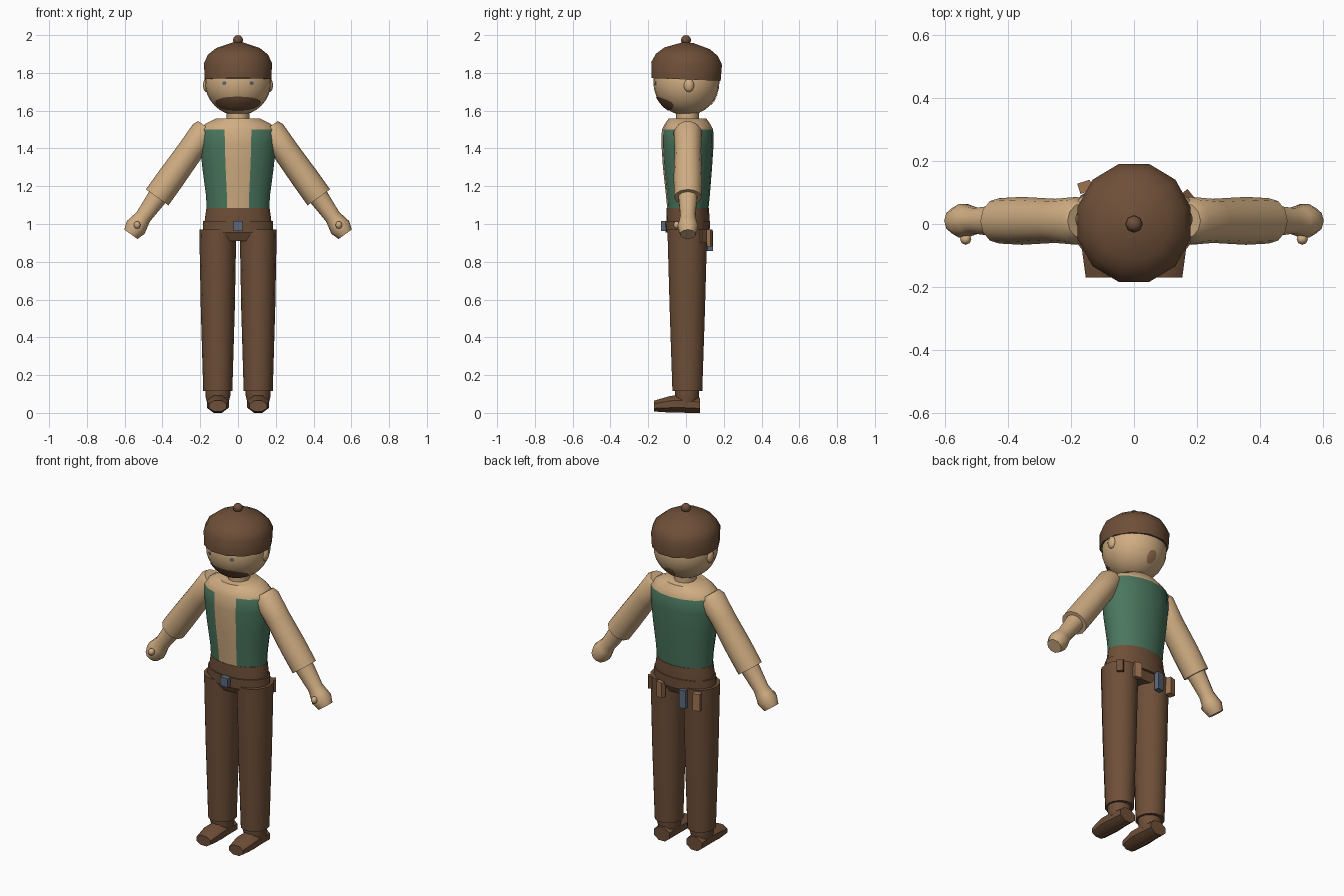
import bpy, bmesh, math
from mathutils import Matrix, Vector

if "Cube" in bpy.data.objects:
    bpy.data.objects.remove(bpy.data.objects["Cube"])


def colour(name, r, g, b):
    m = bpy.data.materials.new(name)
    lin = [((c / 255 + 0.055) / 1.055) ** 2.4 for c in (r, g, b)]
    m.diffuse_color = (*lin, 1)
    m.use_nodes = True
    m.node_tree.nodes["Principled BSDF"].inputs["Base Color"].default_value = m.diffuse_color
    return m


SKIN = colour("skin_tan", 208, 173, 130)
BROWN = colour("dark_brown", 110, 79, 56)
GREEN = colour("vest_green", 74, 118, 94)
GREY = colour("steel_grey", 92, 104, 124)
LEATHER = colour("leather_tan", 156, 114, 82)


def finish(name, bm, mats, smooth=True, angle=40):
    bmesh.ops.recalc_face_normals(bm, faces=bm.faces)
    me = bpy.data.meshes.new(name)
    bm.to_mesh(me)
    bm.free()
    for m in mats:
        me.materials.append(m)
    ob = bpy.data.objects.new(name, me)
    bpy.context.collection.objects.link(ob)
    if smooth:
        bpy.ops.object.select_all(action='DESELECT')
        ob.select_set(True)
        bpy.context.view_layer.objects.active = ob
        bpy.ops.object.shade_smooth_by_angle(angle=math.radians(angle))
    return ob


def loft(name, rings, n, mats, matrix=Matrix(), start=0.0, rule=None, smooth=True):
    """Closed tube through rings of (z, rx, ry, cx, cy)."""
    bm = bmesh.new()
    loops = []
    for z, rx, ry, cx, cy in rings:
        loops.append([bm.verts.new((cx + rx * math.cos(start + math.tau * i / n),
                                    cy + ry * math.sin(start + math.tau * i / n), z))
                      for i in range(n)])
    for a, b in zip(loops, loops[1:]):
        for i in range(n):
            j = (i + 1) % n
            bm.faces.new((a[i], a[j], b[j], b[i]))
    bm.faces.new(loops[0])
    bm.faces.new(loops[-1])
    if rule:
        for f in bm.faces:
            f.material_index = rule(f.calc_center_median())
    bm.transform(matrix)
    return finish(name, bm, mats, smooth)


def ball(name, centre, size, mat, seg=10, rows=8):
    bm = bmesh.new()
    bmesh.ops.create_uvsphere(bm, u_segments=seg, v_segments=rows, radius=1,
                              matrix=Matrix.Translation(centre) @ Matrix.Diagonal((*size, 1)))
    return finish(name, bm, [mat], angle=60)


def box(name, centre, size, mat, turn=0):
    bm = bmesh.new()
    bmesh.ops.create_cube(bm, size=1, matrix=Matrix.Translation(centre)
                          @ Matrix.Rotation(turn, 4, 'Z') @ Matrix.Diagonal((*size, 1)))
    return finish(name, bm, [mat], smooth=False)


HEAD = Vector((0, 0.002, 1.75))


def face_patch(name, az, el, wide, tall, mat, rings=4, n=24):
    """Thin rounded patch lying on the head; angles in degrees, azimuth 0 = front."""
    bm = bmesh.new()

    def point(u, v):
        a, e = math.radians(az + wide * u), math.radians(el + tall * v)
        d = Vector((math.sin(a) * math.cos(e), -math.cos(a) * math.cos(e), math.sin(e)))
        return bm.verts.new(HEAD + d * 0.1785)
    last = [point(0, 0)] * n
    for k in range(1, rings + 1):
        r = k / rings
        cur = [point(r * math.cos(math.tau * i / n), r * math.sin(math.tau * i / n)) for i in range(n)]
        for i in range(n):
            j = (i + 1) % n
            quad = (last[i], cur[i], cur[j]) if k == 1 else (last[i], cur[i], cur[j], last[j])
            bm.faces.new(quad)
        last = cur
    return finish(name, bm, [mat])


# Head, face and neck
ball("head", HEAD, (0.175, 0.175, 0.175), SKIN, 24, 16)
face_patch("beard", 0, -41, 59, 16, BROWN)
face_patch("nape_hair", 180, -35, 11, 13, LEATHER, 2, 12)
for s, side in ((-1, "left"), (1, "right")):
    ball(side + "_ear", (s * 0.168, 0.015, 1.735), (0.018, 0.028, 0.036), SKIN)
    face_patch(side + "_eye", s * 24, -1.5, 4, 3.5, GREY, 1, 8)
loft("neck", [(1.54, 0.06, 0.06, 0, 0.008), (1.62, 0.06, 0.06, 0, 0.008)], 12, [SKIN])

# Cap with button, tipped slightly back
tilt = Matrix.Translation((0, 0, 1.765)) @ Matrix.Rotation(math.radians(-2.2), 4, 'X')
loft("cap", [(0, 0.183, 0.19, 0, 0), (0.085, 0.186, 0.194, 0, 0), (0.13, 0.165, 0.17, 0, 0),
             (0.165, 0.12, 0.125, 0, 0), (0.195, 0.03, 0.03, 0, 0)], 12, [BROWN],
     tilt, math.radians(15))
ball("cap_button", (0, 0, 1.974), (0.027, 0.027, 0.026), BROWN, 8, 6)


# Torso: shirt shoulders and front strip, green vest elsewhere
def vest_rule(c):
    if c.z > 1.5 or (c.y < -0.05 and abs(c.x) < 0.06):
        return 0
    return 1


loft("torso", [(1.07, 0.168, 0.108, 0, 0.01), (1.15, 0.172, 0.116, 0, 0.01),
               (1.3, 0.192, 0.13, 0, 0.008), (1.42, 0.204, 0.138, 0, 0.008),
               (1.5, 0.206, 0.136, 0, 0.008), (1.53, 0.175, 0.12, 0, 0.008),
               (1.558, 0.12, 0.1, 0, 0.008)],
     18, [SKIN, GREEN], start=-math.pi / 2, rule=vest_rule)

# Waist, belt and buckle
loft("waistband", [(1.0, 0.18, 0.113, 0, 0.01), (1.03, 0.178, 0.114, 0, 0.01),
                   (1.085, 0.17, 0.112, 0, 0.01)], 18, [BROWN], start=-math.pi / 2)
loft("belt", [(0.955, 0.19, 0.117, 0, 0.008), (1.015, 0.187, 0.119, 0, 0.008)],
     18, [BROWN], start=-math.pi / 2)
box("buckle", (0, -0.117, 0.99), (0.05, 0.03, 0.052), GREY)
q = math.sqrt(2)
loft("crotch", [(0.91, 0.068 * q, 0.08 * q, 0, 0.008), (0.965, 0.092 * q, 0.105 * q, 0, 0.008)],
     4, [BROWN], start=math.pi / 4, smooth=False)

# Pouches and tools hanging from the back of the belt
box("side_pouch", (0.165, 0.085, 0.935), (0.035, 0.04, 0.07), BROWN, -0.9)
box("right_pouch", (0.08, 0.122, 0.925), (0.042, 0.028, 0.09), LEATHER, -0.25)
box("belt_tool", (-0.07, 0.124, 0.91), (0.04, 0.03, 0.105), GREY, 0.2)
box("left_pouch", (-0.155, 0.118, 0.912), (0.042, 0.034, 0.1), LEATHER, 0.3)

for s, side in ((-1, "left"), (1, "right")):
    # Trouser leg, ankle and shoe
    x = s * 0.107
    loft(side + "_trouser_leg", [(0.115, 0.077, 0.081, x, 0.007), (0.55, 0.09, 0.096, x, 0.007),
                                 (0.97, 0.098, 0.108, x, 0.007)], 14, [BROWN])
    loft(side + "_ankle", [(0.05, 0.056, 0.056, x, 0.005), (0.09, 0.066, 0.064, x, 0.005),
                           (0.13, 0.066, 0.064, x, 0.005)], 12, [BROWN])
    loft(side + "_shoe", [(-0.075, 0.055, 0.043, x, 0.04), (0.02, 0.06, 0.05, x, 0.047),
                          (0.08, 0.063, 0.048, x, 0.046), (0.17, 0.05, 0.031, x, 0.036)],
         8, [BROWN], Matrix.Rotation(math.pi / 2, 4, 'X'), math.pi / 8)
    # Arm: sleeve, forearm with hand, thumb
    arm = Matrix.Translation((s * 0.425, 0.01, 1.145)) @ Matrix.Rotation(-s * 0.62, 4, 'Y')
    loft(side + "_sleeve", [(-0.005, 0.073, 0.072, 0, 0), (0.12, 0.073, 0.076, 0, 0),
                            (0.3, 0.07, 0.07, 0, 0), (0.42, 0.071, 0.076, 0, 0),
                            (0.45, 0.058, 0.056, 0, 0)], 12, [SKIN], arm)
    loft(side + "_forearm_and_hand", [(-0.245, 0.043, 0.042, 0, 0), (-0.2, 0.058, 0.056, 0, 0),
                                      (-0.165, 0.05, 0.048, 0, 0), (-0.13, 0.043, 0.042, 0, 0),
                                      (0.03, 0.055, 0.055, 0, 0)], 10, [SKIN], arm)
    ball(side + "_thumb", (s * 0.534, -0.048, 0.995), (0.018, 0.018, 0.02), SKIN, 8, 6)
